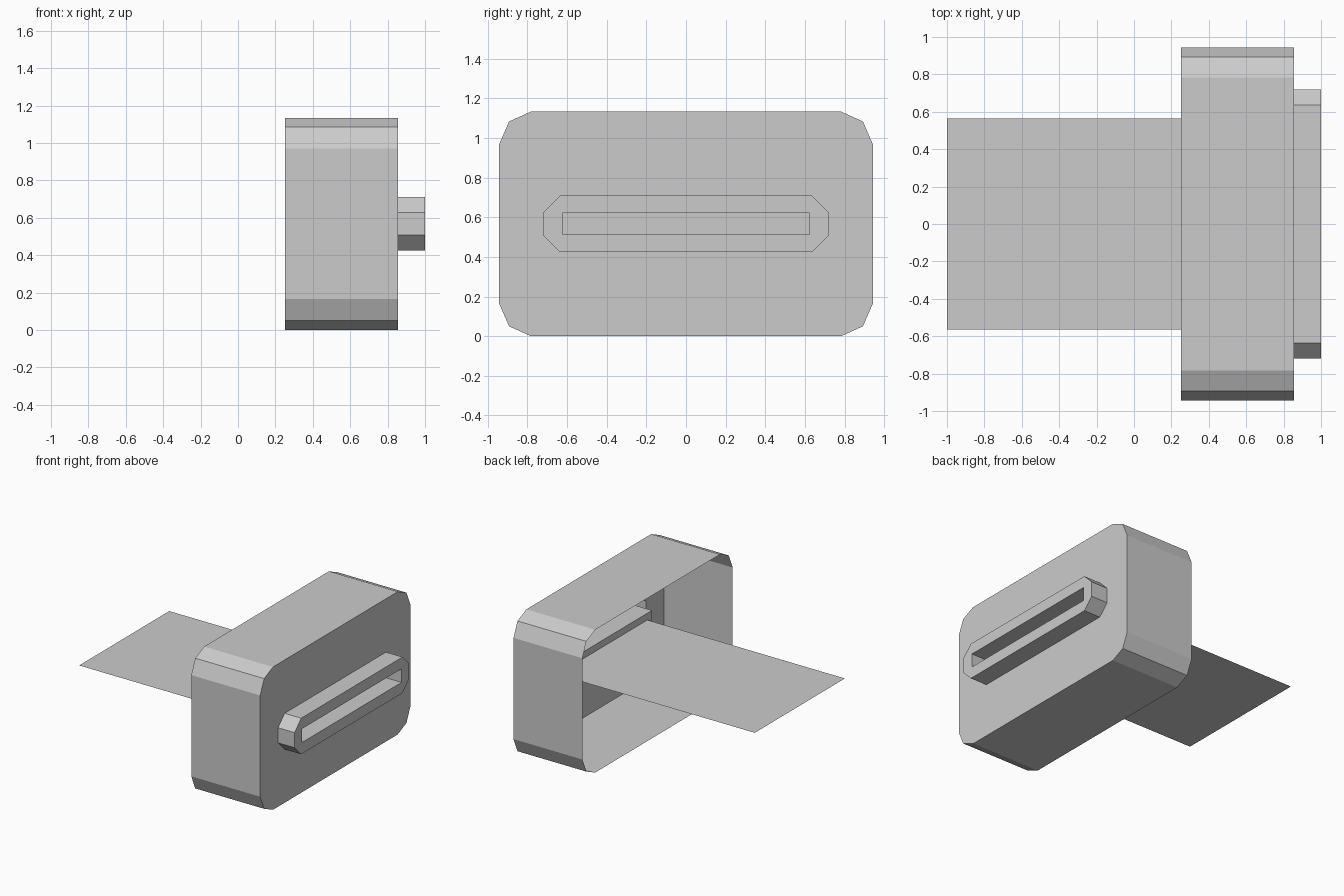
import bpy, bmesh

cube = bpy.data.objects.get("Cube")
if cube:
    bpy.data.objects.remove(cube, do_unlink=True)

MID_Z = 0.567  # height of the slot, sheet and housing centre
BACK_X, PLATE_X, RIM_X, RECESS_X = 0.25, 0.855, 1.0, 0.735

grey = bpy.data.materials.new("plain grey")
grey.use_nodes = True
colour = (0.6, 0.6, 0.6, 1)
grey.diffuse_color = colour
grey.node_tree.nodes["Principled BSDF"].inputs["Base Color"].default_value = colour


def outline(corner):
    """Mirror one corner's (y, z) points into a closed symmetric outline."""
    top = corner + [(-y, z) for y, z in reversed(corner)]
    return top + [(-y, -z) for y, z in top]


def loop(bm, points, x):
    verts = [bm.verts.new((x, y, z + MID_Z)) for y, z in points]
    return verts, [bm.edges.new((a, b)) for a, b in zip(verts, verts[1:] + verts[:1])]


def wall(bm, a, b):
    """Band of quads between two matching loops."""
    n = len(a[0])
    for i in range(n):
        j = (i + 1) % n
        bm.faces.new((a[0][i], a[0][j], b[0][j], b[0][i]))


def ring(bm, outer, inner):
    """Flat face between two loops, facing +x."""
    bmesh.ops.triangle_fill(bm, use_beauty=True, use_dissolve=False,
                            edges=outer[1] + inner[1], normal=(1, 0, 0))


def finish(bm, name):
    bmesh.ops.recalc_face_normals(bm, faces=bm.faces[:])
    mesh = bpy.data.meshes.new(name)
    bm.to_mesh(mesh)
    bm.free()
    mesh.materials.append(grey)
    obj = bpy.data.objects.new(name, mesh)
    bpy.context.scene.collection.objects.link(obj)


housing_shape = outline([(0.943, 0.402), (0.893, 0.517), (0.782, 0.567)])
rim_shape = outline([(0.718, 0.06), (0.636, 0.143)])
slot_shape = outline([(0.624, 0.054)])

# Thin housing shell, open at the back, with its slotted front plate
bm = bmesh.new()
front = loop(bm, housing_shape, PLATE_X)
wall(bm, loop(bm, housing_shape, BACK_X), front)
rim_base = loop(bm, rim_shape, PLATE_X)
ring(bm, front, rim_base)

# Raised rim around the slot and the closed recess behind it
rim_front = loop(bm, rim_shape, RIM_X)
wall(bm, rim_base, rim_front)
mouth = loop(bm, slot_shape, RIM_X)
ring(bm, rim_front, mouth)
recess = loop(bm, slot_shape, RECESS_X)
wall(bm, mouth, recess)
bm.faces.new(recess[0])
finish(bm, "slotted_housing")

# Flat sheet running out of the back
bm = bmesh.new()
bm.faces.new([bm.verts.new((x, y, MID_Z)) for x, y in
              [(-1, -0.565), (RECESS_X, -0.565), (RECESS_X, 0.565), (-1, 0.565)]])
finish(bm, "sheet")
